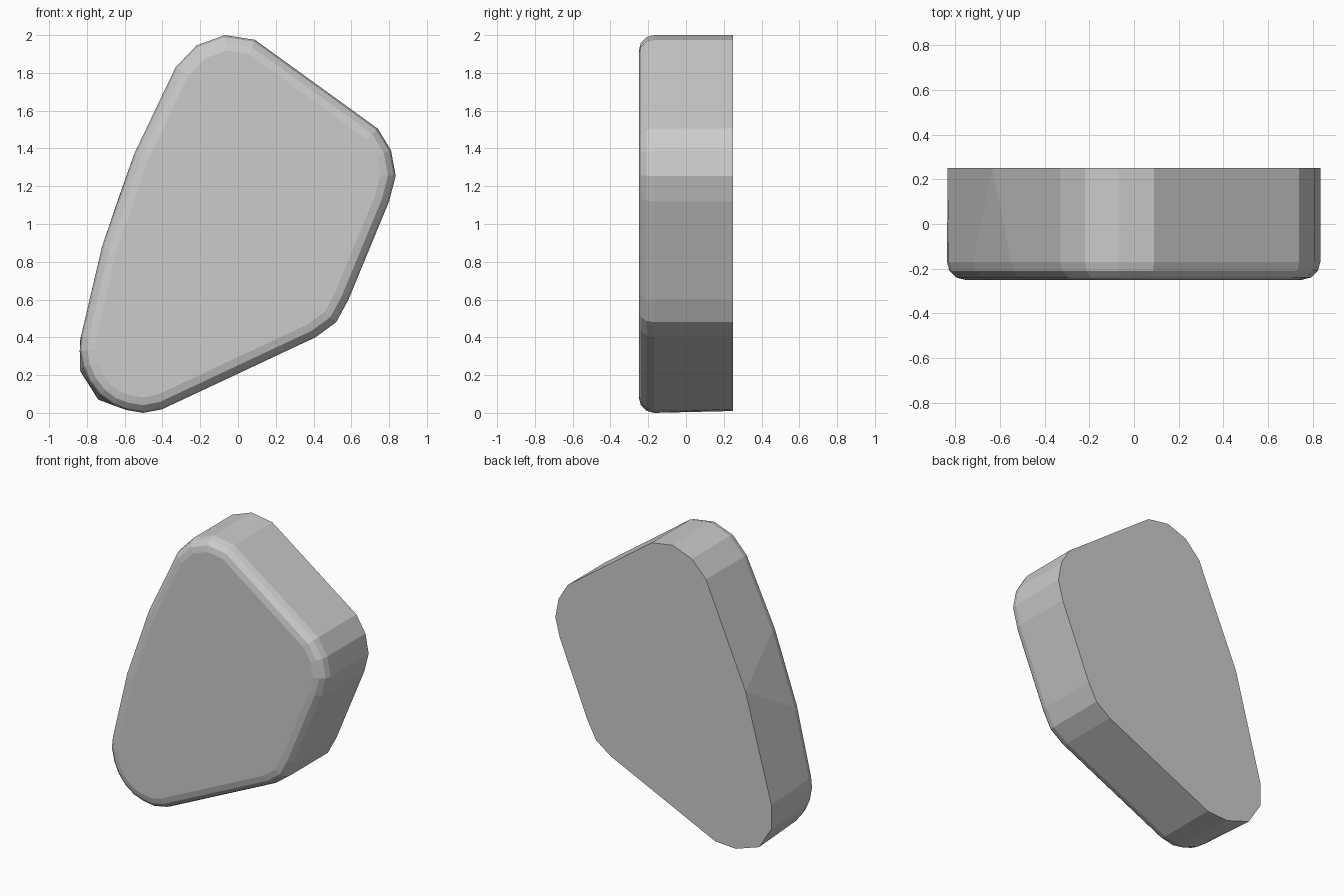
import bpy
import bmesh
from math import sin, cos, pi
from mathutils import Vector

cube = bpy.data.objects.get("Cube")
if cube:
    bpy.data.objects.remove(cube, do_unlink=True)

HALF_DEPTH = 0.25
BEVEL = 0.08
SEGMENTS = 3

# Outline corners as (x, z), clockwise seen from the front
top_and_right = [(-0.22, 1.945), (-0.07, 2), (0.09, 1.975), (0.74, 1.505),
                 (0.81, 1.39), (0.835, 1.255), (0.80, 1.12), (0.585, 0.60),
                 (0.52, 0.48), (0.41, 0.40), (-0.40, 0.02)]
lower_left = [(-0.50, 0), (-0.59, 0.015), (-0.66, 0.04), (-0.73, 0.09),
              (-0.785, 0.16), (-0.82, 0.24), (-0.838, 0.33), (-0.83, 0.41)]
left_edge = [(-0.72, 0.88), (-0.55, 1.37), (-0.33, 1.83)]
front = [Vector(p) for p in top_and_right + lower_left + left_edge]

# The flat back has fewer corners, so several front corners share one
low, turn, side, end = (-0.56, 0.01), (-0.74, 0.07), (-0.835, 0.22), (-0.835, 0.39)
waist = (-0.635, 1.13)
back = top_and_right + [low, low, turn, turn, side, side, end, end,
                        waist, waist, left_edge[-1]]


def inset(points, distance):
    """Move every edge of the outline inwards by the distance."""
    result = []
    for i, p in enumerate(points):
        a = (p - points[i - 1]).normalized()
        b = (points[(i + 1) % len(points)] - p).normalized()
        n1, n2 = Vector((a.y, -a.x)), Vector((b.y, -b.x))
        result.append(p + (n1 + n2) * distance / (1 + n1.dot(n2)))
    return result


def add_ring(bm, points, y):
    """Add one ring of vertices, sharing those that coincide."""
    shared = {}
    for x, z in points:
        if (x, z) not in shared:
            shared[(x, z)] = bm.verts.new((x, y, z))
    return [shared[(x, z)] for x, z in points]


# Back ring, then rings round the front bevel
bm = bmesh.new()
rings = [add_ring(bm, back, HALF_DEPTH)]
for s in range(SEGMENTS + 1):
    angle = s / SEGMENTS * pi / 2
    outline = [tuple(p) for p in inset(front, BEVEL * (1 - cos(angle)))]
    rings.append(add_ring(bm, outline, BEVEL - HALF_DEPTH - BEVEL * sin(angle)))

# Side walls and bevel
for r, s in zip(rings, rings[1:]):
    for i in range(len(front)):
        j = (i + 1) % len(front)
        bm.faces.new(list(dict.fromkeys([r[i], r[j], s[j], s[i]])))

# Flat front and back
bm.faces.new(rings[-1])
bm.faces.new(list(dict.fromkeys(reversed(rings[0]))))
bmesh.ops.recalc_face_normals(bm, faces=bm.faces[:])

mesh = bpy.data.meshes.new("stone_block")
bm.to_mesh(mesh)
bm.free()
block = bpy.data.objects.new("stone_block", mesh)
bpy.context.collection.objects.link(block)

# Plain grey
grey = bpy.data.materials.new("stone_grey")
grey.use_nodes = True
colour = (0.6, 0.6, 0.6, 1)
grey.diffuse_color = colour
grey.node_tree.nodes["Principled BSDF"].inputs["Base Color"].default_value = colour
mesh.materials.append(grey)
